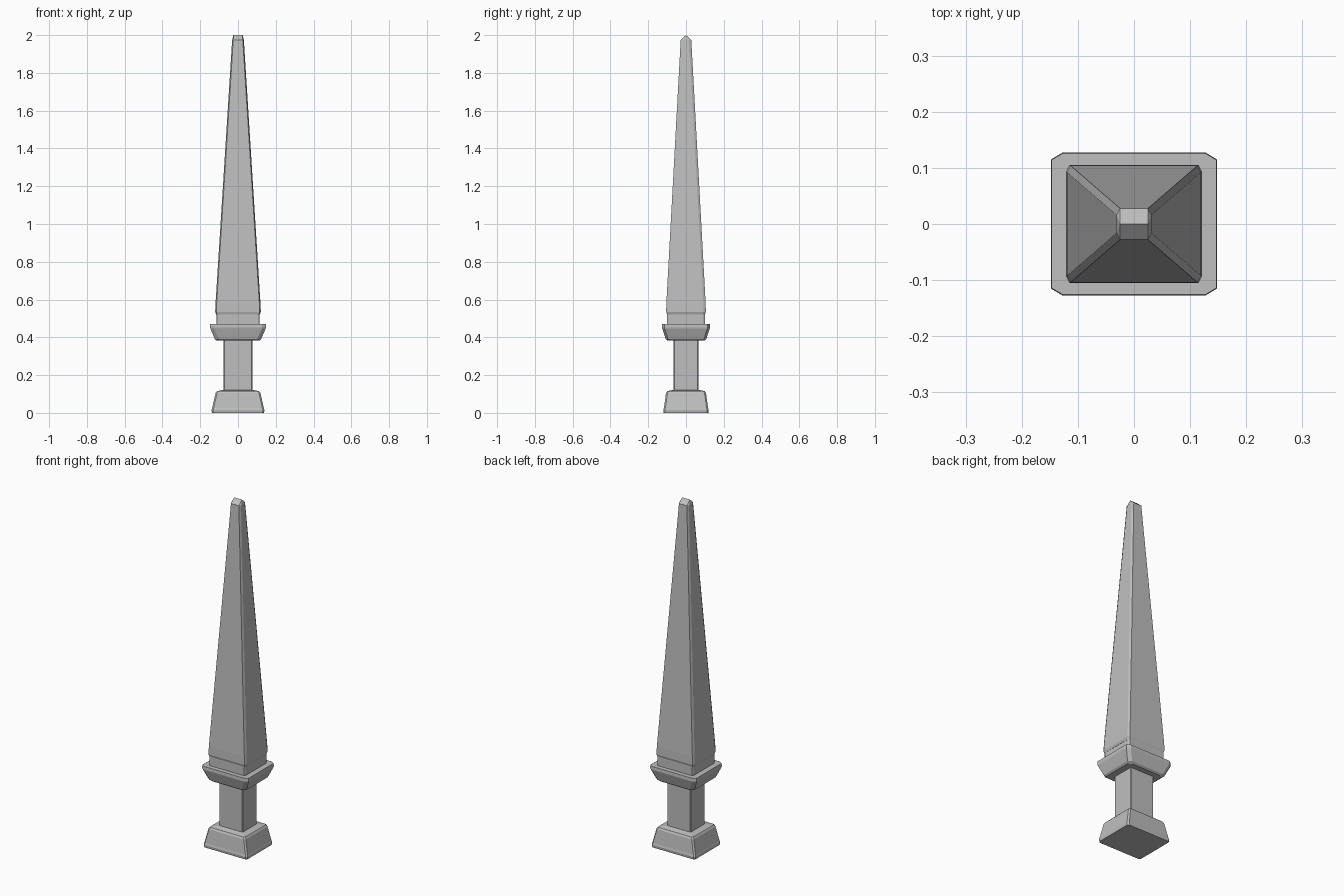
import bpy
import bmesh

old = bpy.data.objects.get("Cube")
if old:
    bpy.data.objects.remove(old, do_unlink=True)

stone = bpy.data.materials.new("grey_stone")
stone.use_nodes = True
GREY = (0.52, 0.52, 0.52, 1)
stone.diffuse_color = GREY
stone.node_tree.nodes["Principled BSDF"].inputs["Base Color"].default_value = GREY


def ring(bm, x, y, z, cx, cy):
    """Rectangle of half sizes x, y with its corners cut by cx, cy."""
    pts = [(x, y - cy), (x - cx, y), (cx - x, y), (-x, y - cy),
           (-x, cy - y), (cx - x, -y), (x - cx, -y), (x, cy - y)]
    return [bm.verts.new((px, py, z)) for px, py in pts]


def loft(name, profile, cx, cy, ridge=None):
    """Stack cut rectangles (half x, half y, z); optionally close with a ridge."""
    bm = bmesh.new()
    rings = [ring(bm, *level, cx, cy) for level in profile]
    bm.faces.new(rings[0][::-1])
    for low, high in zip(rings, rings[1:]):
        for i in range(8):
            j = (i + 1) % 8
            bm.faces.new((low[i], low[j], high[j], high[i]))
    top = rings[-1]
    if ridge:
        half, z = ridge
        right = bm.verts.new((half, 0, z))
        left = bm.verts.new((-half, 0, z))
        bm.faces.new((top[1], top[2], left, right))
        bm.faces.new((top[5], top[6], right, left))
        for a, b, tip in ((0, 1, right), (7, 0, right), (6, 7, right),
                          (2, 3, left), (3, 4, left), (4, 5, left)):
            bm.faces.new((top[a], top[b], tip))
    else:
        bm.faces.new(top)
    bmesh.ops.recalc_face_normals(bm, faces=bm.faces)
    mesh = bpy.data.meshes.new(name)
    bm.to_mesh(mesh)
    bm.free()
    mesh.materials.append(stone)
    obj = bpy.data.objects.new(name, mesh)
    bpy.context.collection.objects.link(obj)
    return obj


# Flared foot with a softened upper edge
loft("foot", [(0.138, 0.118, 0), (0.14, 0.12, 0.015), (0.137, 0.117, 0.025),
              (0.119, 0.106, 0.105), (0.112, 0.1, 0.115), (0.078, 0.067, 0.122)],
     0.008, 0.008)

# Square neck
loft("neck", [(0.076, 0.066, 0.115), (0.076, 0.066, 0.39)], 0.004, 0.004)

# Collar that widens upward
loft("collar", [(0.112, 0.097, 0.382), (0.122, 0.107, 0.39),
                (0.146, 0.125, 0.445), (0.148, 0.127, 0.452),
                (0.147, 0.126, 0.47)], 0.02, 0.012)

# Band under the spike
loft("band", [(0.115, 0.101, 0.465), (0.115, 0.101, 0.53)], 0.005, 0.01)

# Long tapering spike with a ridged tip
loft("spike", [(0.116, 0.101, 0.522), (0.121, 0.105, 0.535),
               (0.119, 0.104, 0.58), (0.031, 0.028, 1.975)],
     0.006, 0.012, ridge=(0.025, 2.0))
